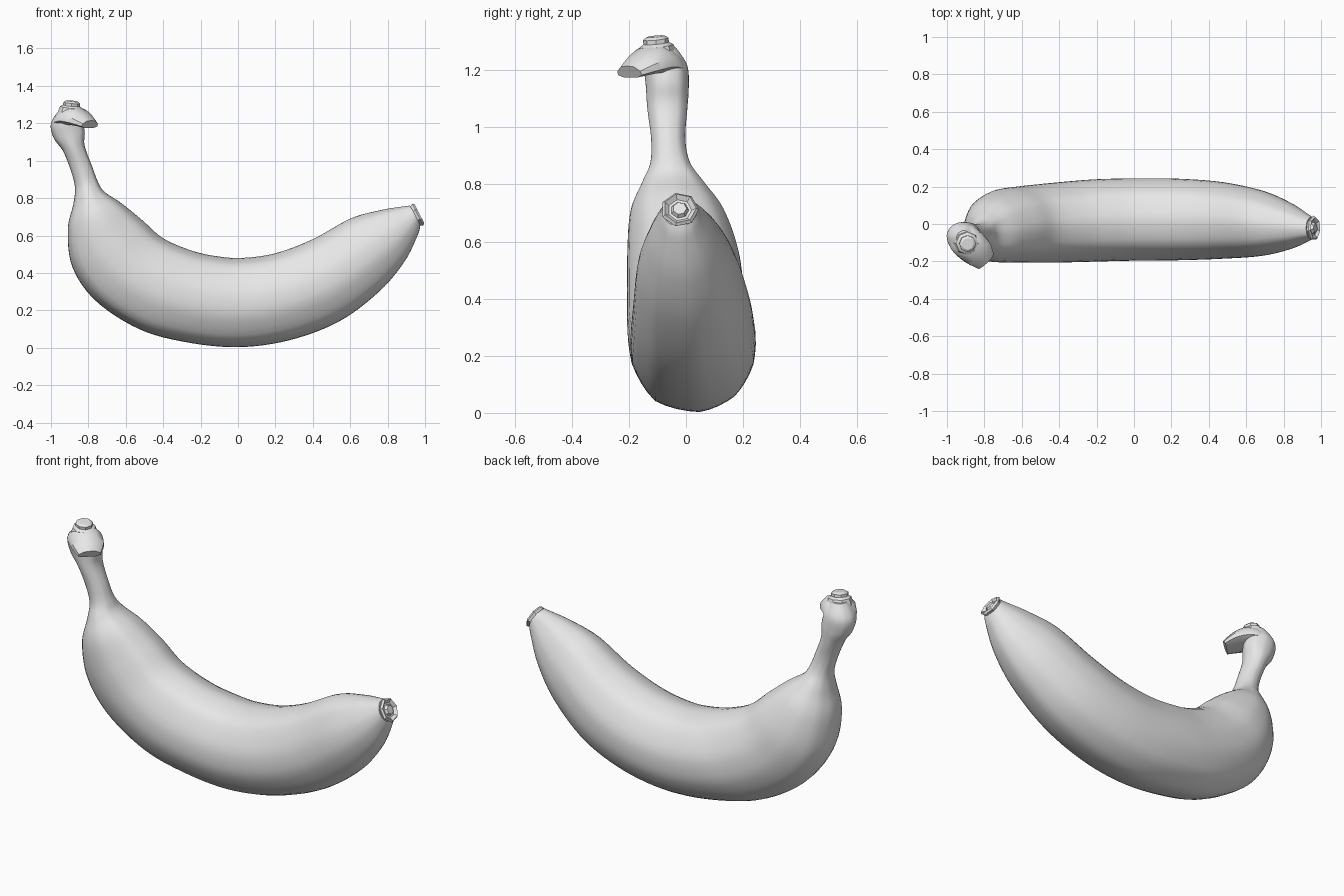
import bpy, bmesh, math
from mathutils import Vector

cube = bpy.data.objects.get("Cube")
if cube:
    bpy.data.objects.remove(cube, do_unlink=True)

# Single matte grey
grey = bpy.data.materials.new("plain grey")
grey.use_nodes = True
grey.diffuse_color = (0.8, 0.8, 0.8, 1)
bsdf = grey.node_tree.nodes["Principled BSDF"]
bsdf.inputs["Base Color"].default_value = (0.8, 0.8, 0.8, 1)
bsdf.inputs["Roughness"].default_value = 0.6


def spline(a, b, c, d, t, soft=1.0):
    """Catmull-Rom point between b and c; soft=0 gives a straight line."""
    curve = 0.5 * (2 * b + (c - a) * t + (2 * a - 5 * b + 4 * c - d) * t * t
                   + (3 * b - a - 3 * c + d) * t ** 3)
    return b.lerp(c, t).lerp(curve, soft)


def refine(points, steps, closed, soft=1.0):
    n = len(points)
    pick = (lambda i: points[i % n]) if closed else (lambda i: points[max(0, min(n - 1, i))])
    out = [spline(pick(i - 1), pick(i), pick(i + 1), pick(i + 2), k / steps, soft)
           for i in range(n if closed else n - 1) for k in range(steps)]
    return out if closed else out + [points[-1]]


def loft(name, rings, section, steps=1, angle=40):
    """Skin through rings of (centre, height axis, width axis)."""
    columns = []
    for v, u in section:
        columns.append(refine([c + U * u + V * v for c, U, V in rings], steps, False))
    bm = bmesh.new()
    grid = [[bm.verts.new(p) for p in col] for col in columns]
    n, m = len(grid), len(grid[0])
    for i in range(n):
        a, b = grid[i], grid[(i + 1) % n]
        for j in range(m - 1):
            bm.faces.new((a[j], b[j], b[j + 1], a[j + 1]))
    bm.faces.new([col[0] for col in grid])
    bm.faces.new([col[-1] for col in grid])
    bmesh.ops.recalc_face_normals(bm, faces=bm.faces[:])
    mesh = bpy.data.meshes.new(name)
    bm.to_mesh(mesh)
    bm.free()
    mesh.materials.append(grey)
    obj = bpy.data.objects.new(name, mesh)
    bpy.context.collection.objects.link(obj)
    bpy.ops.object.select_all(action='DESELECT')
    obj.select_set(True)
    bpy.context.view_layer.objects.active = obj
    bpy.ops.object.shade_smooth_by_angle(angle=math.radians(angle))
    return obj


# Ridged fruit section: (side, inner/outer), outer edge at -1
ridged = [Vector(p) for p in [
    (0.1, -1), (0.66, -0.77), (0.96, -0.3), (0.97, 0.25), (0.62, 0.8),
    (0, 1), (-0.62, 0.82), (-0.97, 0.25), (-0.97, -0.3), (-0.6, -0.84)]]
fruit_section = refine(ridged, 4, True, 0.75)

# Fruit and stem: outer x, z, inner x, z, y centre, y half width
profile = [
    (-0.95, 1.28, -0.87, 1.28, -0.08, 0.045),
    (-1.00, 1.20, -0.84, 1.23, -0.07, 0.075),
    (-0.985, 1.12, -0.82, 1.16, -0.065, 0.075),
    (-0.935, 1.05, -0.82, 1.08, -0.065, 0.07),
    (-0.895, 0.95, -0.78, 0.97, -0.062, 0.06),
    (-0.872, 0.86, -0.75, 0.89, -0.055, 0.07),
    (-0.88, 0.77, -0.715, 0.835, -0.045, 0.11),
    (-0.91, 0.63, -0.62, 0.77, -0.03, 0.165),
    (-0.885, 0.43, -0.51, 0.68, -0.01, 0.195),
    (-0.76, 0.25, -0.40, 0.585, 0.00, 0.205),
    (-0.53, 0.10, -0.25, 0.52, 0.01, 0.215),
    (-0.28, 0.03, -0.12, 0.49, 0.02, 0.22),
    (0.00, 0.003, 0.02, 0.48, 0.025, 0.22),
    (0.275, 0.04, 0.20, 0.505, 0.025, 0.218),
    (0.54, 0.14, 0.40, 0.58, 0.02, 0.205),
    (0.755, 0.30, 0.60, 0.69, 0.005, 0.175),
    (0.89, 0.46, 0.76, 0.735, -0.01, 0.125),
    (0.96, 0.60, 0.88, 0.755, -0.02, 0.075),
    (0.975, 0.655, 0.92, 0.76, -0.022, 0.06)]
rings = []
for ox, oz, ix, iz, yc, yh in profile:
    outer, inner = Vector((ox, yc, oz)), Vector((ix, yc, iz))
    rings.append(((outer + inner) / 2, (inner - outer) / 2, Vector((0, yh, 0))))
loft("fruit_and_stem", rings, fruit_section, 6)

# Folded flap over the stem top: centre, half width, half thickness
flap = [((-0.955, -0.03, 1.23), 0.04, 0.035),
        ((-0.92, -0.07, 1.235), 0.08, 0.055),
        ((-0.88, -0.11, 1.24), 0.09, 0.052),
        ((-0.83, -0.155, 1.222), 0.085, 0.038),
        ((-0.79, -0.20, 1.195), 0.06, 0.022)]
across = Vector((0.7, 0.7, 0))
up = Vector((0.3, -0.3, 0.9))
flap_section = [(-1, -0.6), (-0.95, 0.1), (-0.55, 0.85), (0, 1), (0.55, 0.85),
                (0.95, 0.1), (1, -0.6), (0.6, -1), (-0.6, -1)]
loft("stem_flap", [(Vector(c), up * t, across * w) for c, w, t in flap],
     flap_section, 4)


def knob(name, base, normal, steps, sides):
    """Stub made of (offset, radius) steps along a normal."""
    axis = Vector(normal).normalized()
    side = Vector((0, 1, 0))
    other = side.cross(axis).normalized()
    side = axis.cross(other)
    polygon = [(math.cos(math.tau * i / sides), math.sin(math.tau * i / sides))
               for i in range(sides)]
    loft(name, [(Vector(base) + axis * h, other * r, side * r) for h, r in steps],
         polygon, angle=30)


# Blossom end with recessed rim and centre nub
knob("blossom_end", (0.938, -0.022, 0.70), (0.88, 0, 0.45),
     [(-0.02, 0.052), (0.01, 0.057), (0.026, 0.067), (0.036, 0.058),
      (0.022, 0.042), (0.022, 0.032), (0.036, 0.024)], 7)

# Cut stub on top of the stem
knob("stem_stub", (-0.895, -0.10, 1.25), (0.1, -0.1, 1),
     [(0, 0.07), (0.035, 0.06), (0.045, 0.045), (0.06, 0.045), (0.069, 0.032)], 8)
